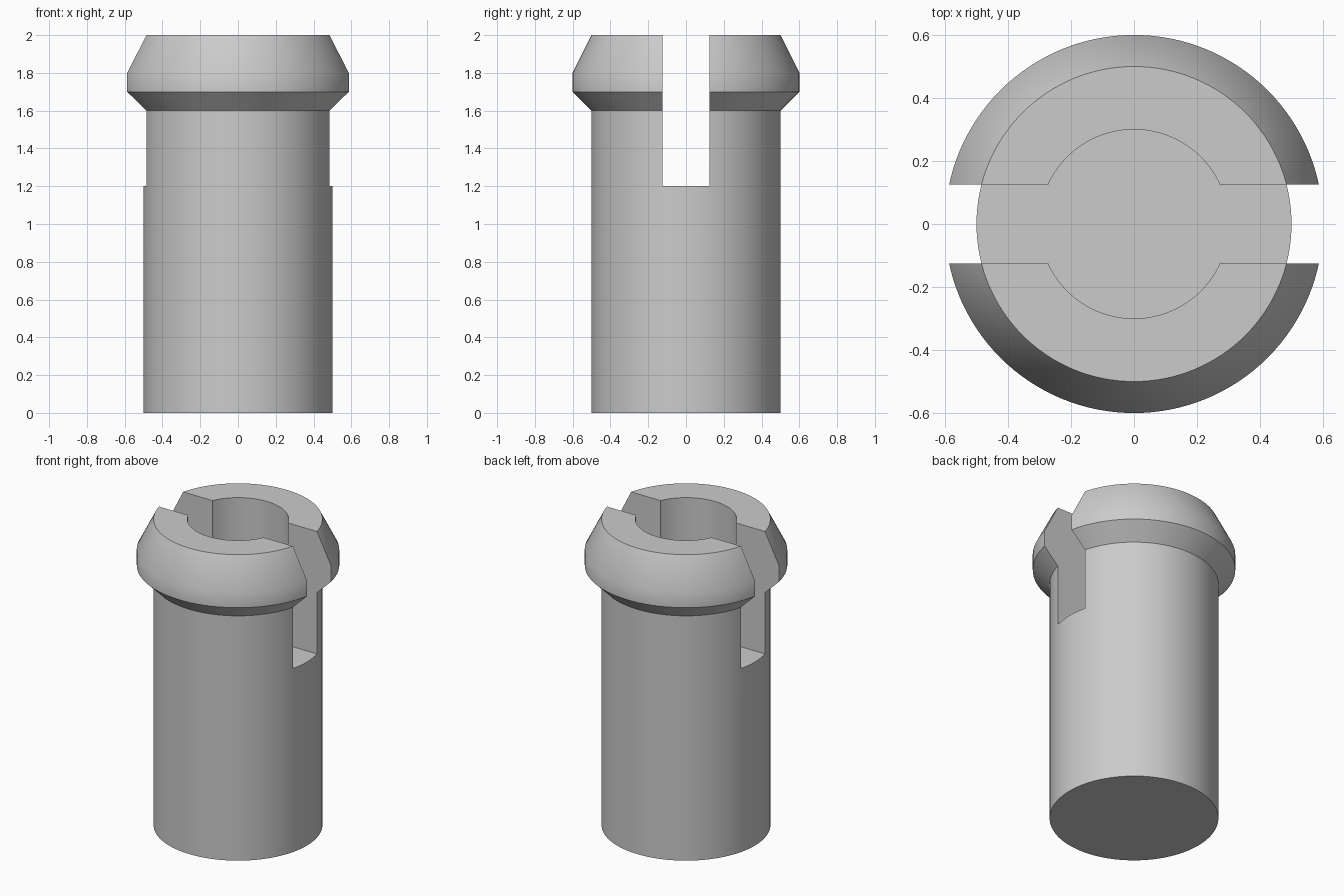
import bpy
import bmesh
import math
from mathutils import Matrix

SEGMENTS = 128
HEIGHT = 2.0
FLOOR = 1.2          # shared floor of bore and slot
SLOT_WIDTH = 0.25

old = bpy.data.objects.get("Cube")
if old:
    bpy.data.objects.remove(old, do_unlink=True)


def make_material(name, colour):
    mat = bpy.data.materials.new(name)
    mat.use_nodes = True
    mat.diffuse_color = colour
    mat.node_tree.nodes["Principled BSDF"].inputs["Base Color"].default_value = colour
    return mat


def make_object(name, bm):
    bmesh.ops.recalc_face_normals(bm, faces=bm.faces)
    mesh = bpy.data.meshes.new(name)
    bm.to_mesh(mesh)
    bm.free()
    obj = bpy.data.objects.new(name, mesh)
    bpy.context.collection.objects.link(obj)
    return obj


def lathe(name, profile):
    """Revolve (radius, height) points that start and end on the z axis."""
    bm = bmesh.new()
    verts = [bm.verts.new((r, 0, z)) for r, z in profile]
    edges = [bm.edges.new(pair) for pair in zip(verts, verts[1:])]
    bmesh.ops.spin(bm, geom=verts + edges, cent=(0, 0, 0), axis=(0, 0, 1),
                   angle=math.tau, steps=SEGMENTS, use_merge=True)
    bmesh.ops.remove_doubles(bm, verts=bm.verts, dist=1e-4)
    return make_object(name, bm)


# Pin: shank, flared collar and blind bore in one turned profile
pin = lathe("snap_pin", [
    (0, 0), (0.5, 0), (0.5, 1.6), (0.6, 1.7), (0.6, 1.8), (0.5, HEIGHT),
    (0.3, HEIGHT), (0.3, FLOOR), (0, FLOOR)])
pin.data.materials.append(make_material("plain grey", (0.6, 0.6, 0.6, 1)))

# Slot cutter running across the head from side to side
bm = bmesh.new()
bmesh.ops.create_cube(bm, size=1, matrix=Matrix.Translation((0, 0, FLOOR + 0.5))
                      @ Matrix.Diagonal((2, SLOT_WIDTH, 1, 1)))
cutter = make_object("slot_cutter", bm)
cutter.hide_render = True

cut = pin.modifiers.new("slot", 'BOOLEAN')
cut.operation = 'DIFFERENCE'
cut.solver = 'EXACT'
cut.object = cutter
bpy.context.view_layer.objects.active = pin
pin.select_set(True)
bpy.ops.object.modifier_apply(modifier=cut.name)
bpy.data.objects.remove(cutter, do_unlink=True)

# Merge the coplanar pieces of the floor and end faces
bm = bmesh.new()
bm.from_mesh(pin.data)
bmesh.ops.remove_doubles(bm, verts=bm.verts, dist=1e-5)
bmesh.ops.dissolve_limit(bm, angle_limit=math.radians(0.5),
                         verts=bm.verts, edges=bm.edges)
bm.to_mesh(pin.data)
bm.free()

# Smooth the round walls, keep the machined edges crisp
bpy.ops.object.select_all(action='DESELECT')
pin.select_set(True)
bpy.ops.object.shade_smooth_by_angle(angle=math.radians(30))
